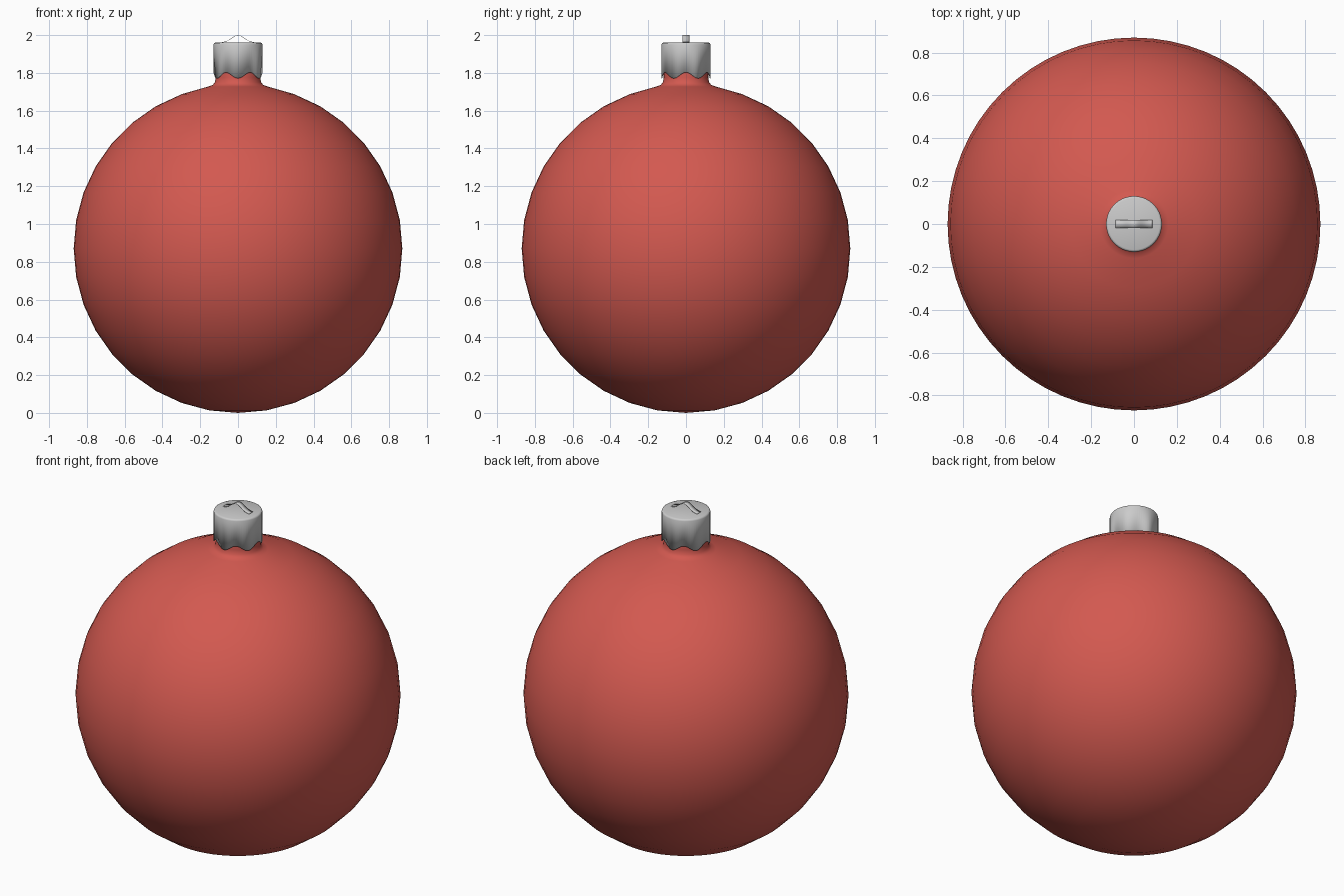
import bpy
from math import sin, cos, pi, radians, exp

if "Cube" in bpy.data.objects:
    bpy.data.objects.remove(bpy.data.objects["Cube"])

R = 0.87      # ball radius
CAP_R = 0.13  # cap radius


def make_mesh(name, verts, faces):
    mesh = bpy.data.meshes.new(name)
    mesh.from_pydata(verts, [], faces)
    obj = bpy.data.objects.new(name, mesh)
    bpy.context.collection.objects.link(obj)
    bpy.ops.object.select_all(action='DESELECT')
    obj.select_set(True)
    bpy.context.view_layer.objects.active = obj
    return obj


def lathe(name, profile, seg, z_offset=lambda i, a: 0.0):
    """Revolve (radius, z) points listed bottom to top; radius 0 closes an end."""
    verts, rings, faces = [], [], []
    for i, (r, z) in enumerate(profile):
        n = 1 if r == 0 else seg
        rings.append([len(verts) + k for k in range(n)])
        for k in range(n):
            a = 2 * pi * k / seg
            verts.append((r * cos(a), r * sin(a), z + z_offset(i, a)))
    for lo, hi in zip(rings, rings[1:]):
        for k in range(seg):
            j = (k + 1) % seg
            if len(lo) == 1:
                faces.append((lo[0], hi[j], hi[k]))
            elif len(hi) == 1:
                faces.append((lo[k], lo[j], hi[0]))
            else:
                faces.append((lo[k], lo[j], hi[j], hi[k]))
    return make_mesh(name, verts, faces)


# Glass ball with a flared neck
ball = [(0, 0)]
ball += [(R * sin(radians(a)), R - R * cos(radians(a))) for a in range(10, 171, 10)]
ball[-1] = (0.16, 1.727)
ball += [(0.135, 1.735), (0.122, 1.75), (0.118, 1.775), (0.118, 1.92)]
bauble = lathe("bauble", ball, 64)
bpy.ops.object.shade_smooth()
red = bpy.data.materials.new("red_glass")
red.diffuse_color = (0.65, 0.1, 0.08, 1)
red.use_nodes = True
red.node_tree.nodes["Principled BSDF"].inputs["Base Color"].default_value = red.diffuse_color
bauble.data.materials.append(red)

# Metal cap with six scallops along its lower rim
cap_profile = [(CAP_R, 1.787), (CAP_R, 1.95), (0.127, 1.957), (0.12, 1.96), (0, 1.96)]
cap = lathe("cap", cap_profile, 72,
            lambda i, a: 0.016 * cos(6 * a) if i == 0 else 0.0)
wall = cap.modifiers.new("wall", 'SOLIDIFY')
wall.thickness = 0.004
wall.offset = -1
bpy.ops.object.shade_smooth_by_angle(angle=radians(50))

# Thin bent strip on top of the cap, used for hanging
N = 24
verts, faces = [], []
for i in range(N + 1):
    x = -0.085 + 0.17 * i / N
    z = 1.96 + 0.038 * exp(-(x / 0.045) ** 2)
    verts += [(x, -0.018, z), (x, 0.018, z)]
for i in range(N):
    faces.append((2 * i, 2 * i + 2, 2 * i + 3, 2 * i + 1))
strip = make_mesh("hanging_strip", verts, faces)
thick = strip.modifiers.new("thickness", 'SOLIDIFY')
thick.thickness = 0.002
thick.offset = 1
bpy.ops.object.shade_smooth_by_angle(angle=radians(40))
